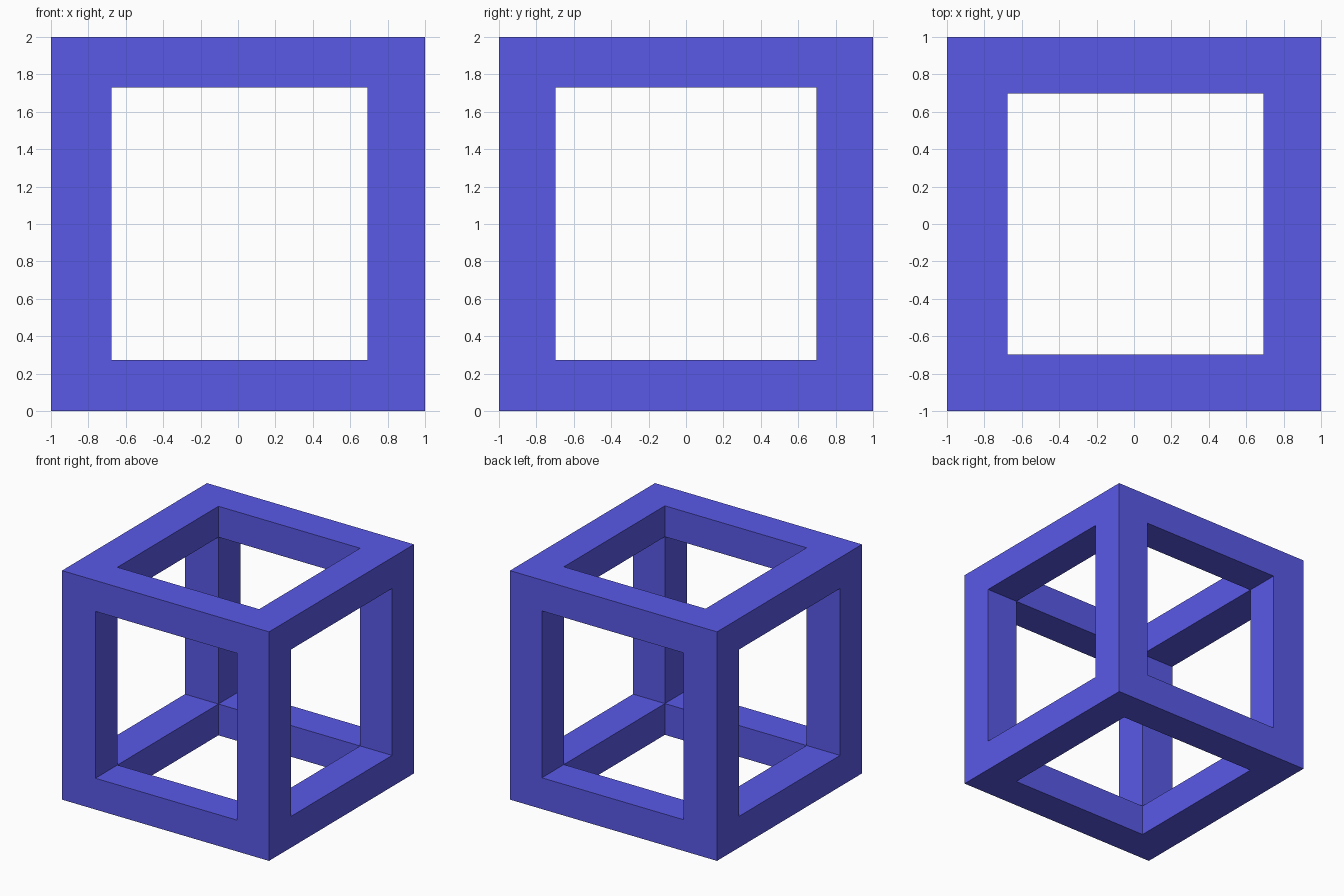
import bpy
import bmesh
from itertools import product

if "Cube" in bpy.data.objects:
    bpy.data.objects.remove(bpy.data.objects["Cube"])

# Outer size and opening limits along x, y and z
X = (-1.0, -0.677, 0.692, 1.0)
Y = (-1.0, -0.697, 0.697, 1.0)
Z = (0.0, 0.273, 1.73, 2.0)
AXES = (X, Y, Z)


def is_solid(cell):
    """Corner blocks and edge bars are solid; face centres and core are open."""
    return all(0 <= i <= 2 for i in cell) and sum(i == 1 for i in cell) < 2


# Open cube frame: one watertight skin around the corner blocks and bars
bm = bmesh.new()
for cell in product(range(3), repeat=3):
    if not is_solid(cell):
        continue
    for axis, side in product(range(3), (0, 1)):
        neighbour = list(cell)
        neighbour[axis] += 1 if side else -1
        if is_solid(neighbour):
            continue
        u, v = (axis + 1) % 3, (axis + 2) % 3
        loop = [(0, 0), (1, 0), (1, 1), (0, 1)]
        if not side:
            loop.reverse()
        verts = []
        for du, dv in loop:
            idx = list(cell)
            idx[axis] += side
            idx[u] += du
            idx[v] += dv
            verts.append(bm.verts.new([AXES[k][idx[k]] for k in range(3)]))
        bm.faces.new(verts)
bmesh.ops.remove_doubles(bm, verts=bm.verts, dist=1e-4)

mesh = bpy.data.meshes.new("cube_frame")
bm.to_mesh(mesh)
bm.free()

# Single violet-blue colour
blue = bpy.data.materials.new("violet_blue")
blue.diffuse_color = (0.10, 0.10, 0.80, 1.0)
blue.use_nodes = True
blue.node_tree.nodes["Principled BSDF"].inputs["Base Color"].default_value = blue.diffuse_color
mesh.materials.append(blue)

frame = bpy.data.objects.new("cube_frame", mesh)
bpy.context.collection.objects.link(frame)
